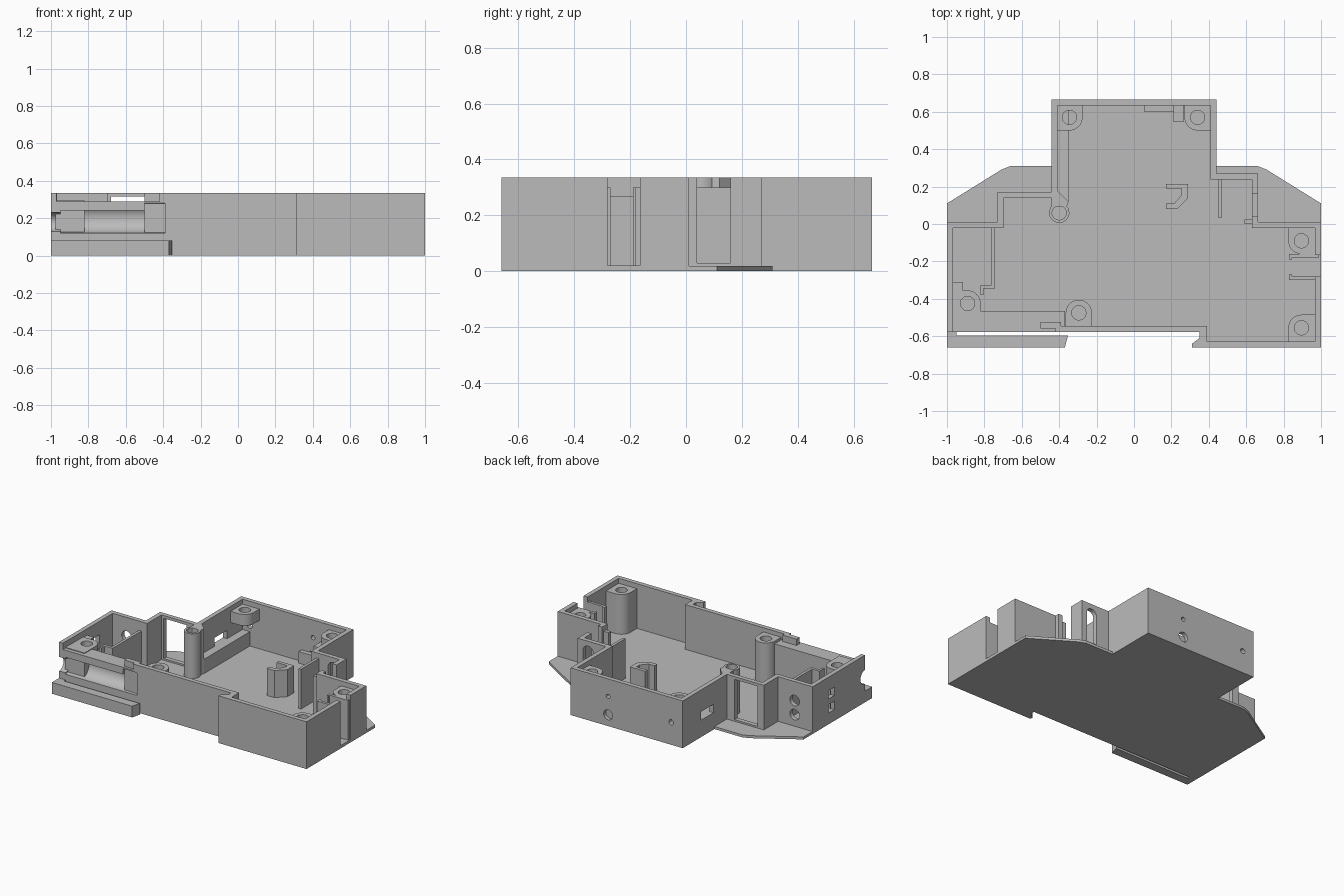
import bpy, bmesh, math
from mathutils import Vector

if "Cube" in bpy.data.objects:
    bpy.data.objects.remove(bpy.data.objects["Cube"])

grey = bpy.data.materials.new("plain grey")
grey.use_nodes = True
GREY = (0.5, 0.5, 0.5, 1)
grey.diffuse_color = GREY
grey.node_tree.nodes["Principled BSDF"].inputs["Base Color"].default_value = GREY

T, H, FLOOR = 0.032, 0.335, 0.018   # wall thickness, wall top, floor top


def finish(bm, name):
    bmesh.ops.recalc_face_normals(bm, faces=bm.faces)
    mesh = bpy.data.meshes.new(name)
    bm.to_mesh(mesh)
    bm.free()
    mesh.materials.append(grey)
    ob = bpy.data.objects.new(name, mesh)
    bpy.context.collection.objects.link(ob)
    return ob


def prism(name, pts, z0, z1):
    bm = bmesh.new()
    face = bm.faces.new([bm.verts.new((x, y, z0)) for x, y in pts])
    out = bmesh.ops.extrude_face_region(bm, geom=[face])
    top = [g for g in out["geom"] if isinstance(g, bmesh.types.BMVert)]
    bmesh.ops.translate(bm, verts=top, vec=(0, 0, z1 - z0))
    return finish(bm, name)


def box(name, x0, x1, y0, y1, z0, z1):
    return prism(name, [(x0, y0), (x1, y0), (x1, y1), (x0, y1)], z0, z1)


def rod(name, centre, r, length, axis):
    bm = bmesh.new()
    bmesh.ops.create_cone(bm, cap_ends=True, segments=32, radius1=r, radius2=r, depth=length)
    ob = finish(bm, name)
    turn = Vector((0, 0, 1)).rotation_difference(Vector(axis)).to_matrix().to_4x4()
    ob.data.transform(turn)
    ob.data.transform(turn.Translation(centre))
    return ob


def combine(target, tool, operation="DIFFERENCE"):
    mod = target.modifiers.new("cut", "BOOLEAN")
    mod.object, mod.operation, mod.solver = tool, operation, "EXACT"
    bpy.context.view_layer.objects.active = target
    bpy.ops.object.modifier_apply(modifier=mod.name)
    bpy.data.objects.remove(tool)


def inset(pts, d):
    # mitred inward offset of a counter-clockwise outline
    result = []
    for i, p in enumerate(pts):
        p, a, b = Vector(p), Vector(pts[i - 1]), Vector(pts[(i + 1) % len(pts)])
        u, v = (p - a).normalized(), (b - p).normalized()
        n1, n2 = Vector((-u.y, u.x)), Vector((-v.y, v.x))
        result.append(tuple(p + (n1 + n2) * d / (1 + n1.dot(n2))))
    return result


def boss(name, c, start, end, ends, z0, z1, r=0.07, hole=0.038):
    # screw post: rounded inside, run out to the wall by the end points
    steps = [math.radians(start + (end - start) * i / 12) for i in range(13)]
    arc = [(c[0] + r * math.cos(a), c[1] + r * math.sin(a)) for a in steps]
    ob = prism(name, arc + ends, z0, z1)
    combine(ob, rod("hole", (c[0], c[1], z1), hole, 0.3, (0, 0, 1)))
    return ob


# Base plate with side flanges, rail notch and spring slit
prism("base_plate", [(-1, -.66), (-.37, -.66), (-.353, -.597), (-.95, -.597), (-.95, -.578),
                     (.35, -.578), (.35, -.61), (.31, -.64), (.31, -.66), (1, -.66),
                     (1, .11), (.71, .29), (.66, .31), (.44, .31), (.44, .665), (-.44, .665),
                     (-.44, .31), (-.66, .31), (-.71, .29), (-1, .11)], 0, FLOOR)

# Perimeter wall
outline = [(-1, -.578), (.358, -.578), (.358, -.66), (1, -.66), (1, .01), (.662, .01),
           (.662, .27), (.44, .27), (.44, .665), (-.44, .665), (-.44, .17), (-.73, .17),
           (-.73, .01), (-1, .01)]
wall = prism("outer_wall", outline, 0.002, H)
combine(wall, prism("hollow", inset(outline, T), -0.1, 1))

# Trough housing inside the front wall
combine(wall, box("housing", -.98, -.37, -.57, -.465, .01, .29), "UNION")
combine(wall, box("lowered_edge", -.97, -.42, -.7, -.5, .29, 1))
combine(wall, rod("trough", (-.67, -.578, .2), .08, .56, (1, 0, 0)))
combine(wall, rod("trough_end", (-.98, -.578, .18), .05, .12, (1, 0, 0)))
box("trough_cover", -.97, -.5, -.578, -.5, .24, .29)

# Openings in the walls
for x, z, r in [(.146, .08, .035), (.146, .21, .015), (-.35, .16, .018)]:
    combine(wall, rod("back_hole", (x, .65, z), r, .12, (0, 1, 0)))
for z in (.1, .2):
    combine(wall, rod("shoulder_hole", (-.86, 0, z), .038, .12, (0, 1, 0)))
    combine(wall, box("side_hole", -1.1, -.9, -.235, -.17, z - .02, z + .04))
combine(wall, box("window", -.68, -.5, .1, .25, .03, .315))
combine(wall, box("side_slot", -.5, -.38, .32, .46, .12, .18))
combine(wall, box("tall_gap", .6, .7, .04, .16, .03, 1))
combine(wall, box("end_gap", .95, 1.1, -.28, -.165, .02, 1))
combine(wall, box("round_slot", .54, .62, .2, .3, .05, .26))
combine(wall, rod("round_slot_top", (.58, .25, .26), .04, .1, (0, 1, 0)))

# Rail clips on the front
prism("rail_hook", [(.37, -.578), (.35, -.578), (.35, -.61), (.31, -.64), (.31, -.66),
                    (.37, -.66)], .002, H)
prism("rail_spring", [(-1, -.66), (-.37, -.66), (-.353, -.597), (-1, -.597)], .002, .08)
box("spring_root", -1, -.95, -.6, -.57, .002, .08)

# Screw posts
boss("back_right_post", (-.345, .57), -90, 0,
     [(-.275, .645), (-.42, .645), (-.42, .5)], .22, .3)
boss("back_left_post", (.34, .57), 180, 270, [(.42, .5), (.42, .645), (.27, .645)], FLOOR, .3)
boss("shoulder_post", (-.4, .06), 0, 345, [], FLOOR, H, .055)
prism("shoulder_post_web", [(-.44, .09), (-.36, .09), (-.35, .12), (-.41, .18), (-.44, .18)],
      FLOOR, H)
boss("front_right_post", (-.89, -.425), 0, 90, [(-.975, -.355), (-.975, -.55), (-.82, -.55)],
     FLOOR, .295)
boss("front_middle_post", (-.295, -.475), 0, 180, [(-.365, -.55), (-.225, -.55)], FLOOR, .305)
boss("end_back_post", (.895, -.09), 180, 270, [(.975, -.16), (.975, -.015), (.825, -.015)],
     FLOOR, .3)
boss("end_front_post", (.895, -.555), 90, 180, [(.825, -.635), (.975, -.635), (.975, -.485)],
     FLOOR, .3)

# Guide channel at the end gap
for y, lip in ((-.17, -.01), (-.29, .01)):
    box("guide_rib", .83, .99, y - .01, y + .01, FLOOR, .3)
    box("guide_lip", .83, .845, y + lip - .01, y + lip + .01, FLOOR, .3)

# Inner partitions and ribs
box("partition", -.762, -.742, -.33, -.01, FLOOR, .27)
box("partition_foot", -.82, -.742, -.345, -.325, FLOOR, .27)
box("partition_stop", -.82, -.805, -.38, -.325, FLOOR, .27)
box("corner_rib", -.975, -.915, -.355, -.31, FLOOR, .29)
box("long_ledge", -.42, -.35, .12, .64, FLOOR, .12)
box("shoulder_rib", .45, .47, .035, .25, FLOOR, .3)
box("gap_rib", .59, .65, 0, .025, FLOOR, .3)
box("back_rib", .055, .26, .6, .64, FLOOR, .1)
box("back_stop", .21, .265, .545, .64, FLOOR, .2)
box("front_pad", -.5, -.39, -.56, -.525, FLOOR, H)

# Open cup-shaped stand on the floor
prism("floor_stand", [(.17, .08), (.23, .08), (.29, .14), (.29, .215), (.17, .215), (.17, .19),
                      (.255, .19), (.255, .155), (.215, .11), (.17, .11)], FLOOR, .21)

# Smooth round faces, keep hard edges
bpy.ops.object.select_all(action="DESELECT")
for ob in bpy.context.scene.objects:
    if ob.type == "MESH" and grey.name in ob.data.materials:
        ob.select_set(True)
        bpy.context.view_layer.objects.active = ob
bpy.ops.object.shade_smooth_by_angle(angle=math.radians(30))
